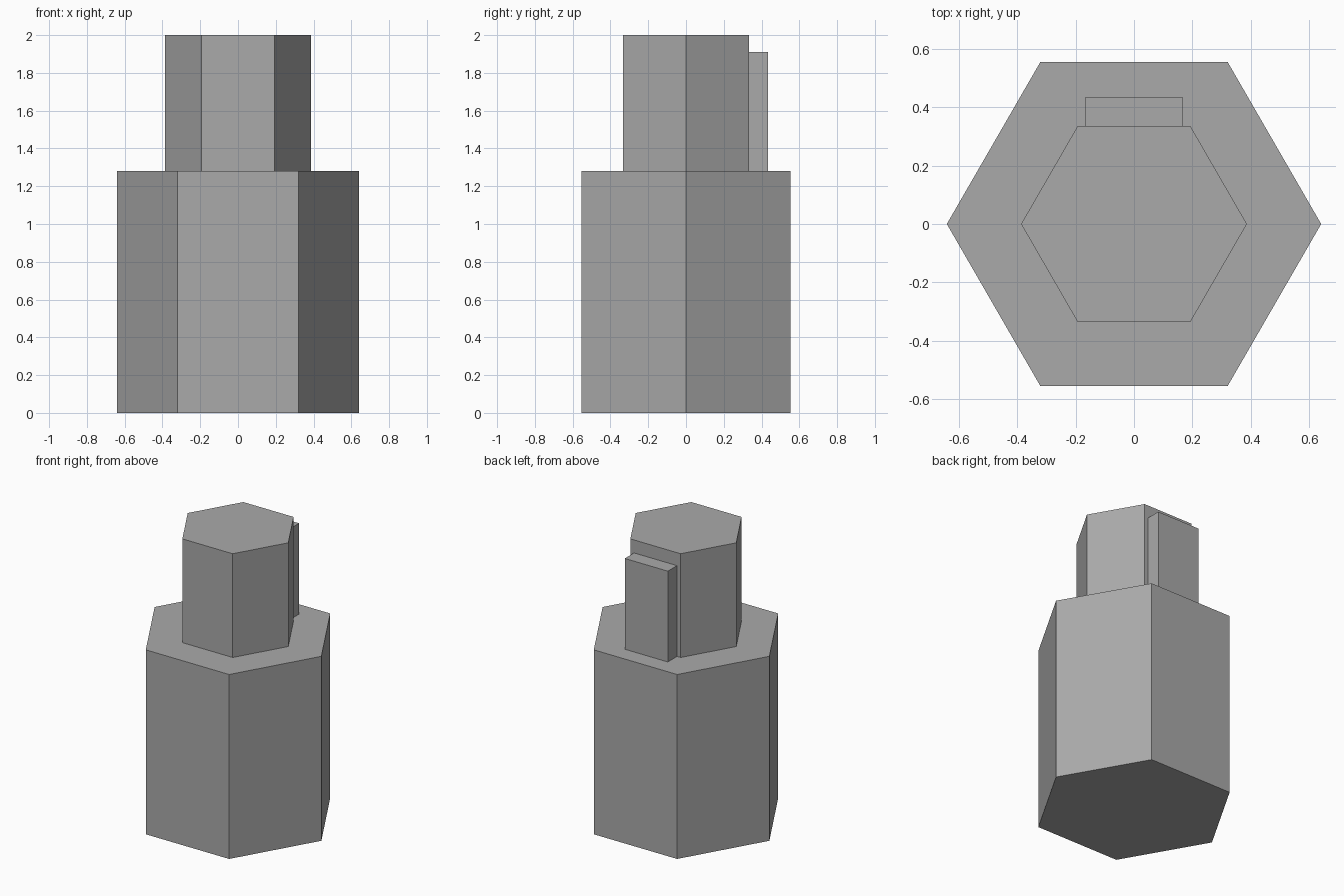
import bpy
import math

cube = bpy.data.objects.get("Cube")
if cube:
    bpy.data.objects.remove(cube, do_unlink=True)

# Single grey material
GREY = (0.4, 0.4, 0.4, 1.0)
grey = bpy.data.materials.new("plain_grey")
grey.diffuse_color = GREY
grey.use_nodes = True
for node in grey.node_tree.nodes:
    if node.type == 'BSDF_PRINCIPLED':
        node.inputs["Base Color"].default_value = GREY


def prism(name, outline, z0, z1):
    """Extrude a counter-clockwise outline between two heights."""
    n = len(outline)
    verts = [(x, y, z) for z in (z0, z1) for x, y in outline]
    sides = [(i, (i + 1) % n, (i + 1) % n + n, i + n) for i in range(n)]
    caps = [tuple(reversed(range(n))), tuple(range(n, 2 * n))]
    mesh = bpy.data.meshes.new(name)
    mesh.from_pydata(verts, [], sides + caps)
    mesh.materials.append(grey)
    obj = bpy.data.objects.new(name, mesh)
    bpy.context.collection.objects.link(obj)
    return obj


def hexagon(radius):
    """Hexagon with corners on the x axis and flats to front and back."""
    return [(radius * math.cos(math.radians(60 * i)),
             radius * math.sin(math.radians(60 * i))) for i in range(6)]


# Wide lower body and narrower upper block
prism("lower_body", hexagon(0.64), 0.0, 1.28)
prism("upper_block", hexagon(0.386), 1.28, 2.0)

# Raised plate on the back of the upper block
w, y0, y1 = 0.165, 0.334, 0.435
prism("back_plate", [(-w, y0), (w, y0), (w, y1), (-w, y1)], 1.28, 1.91)
